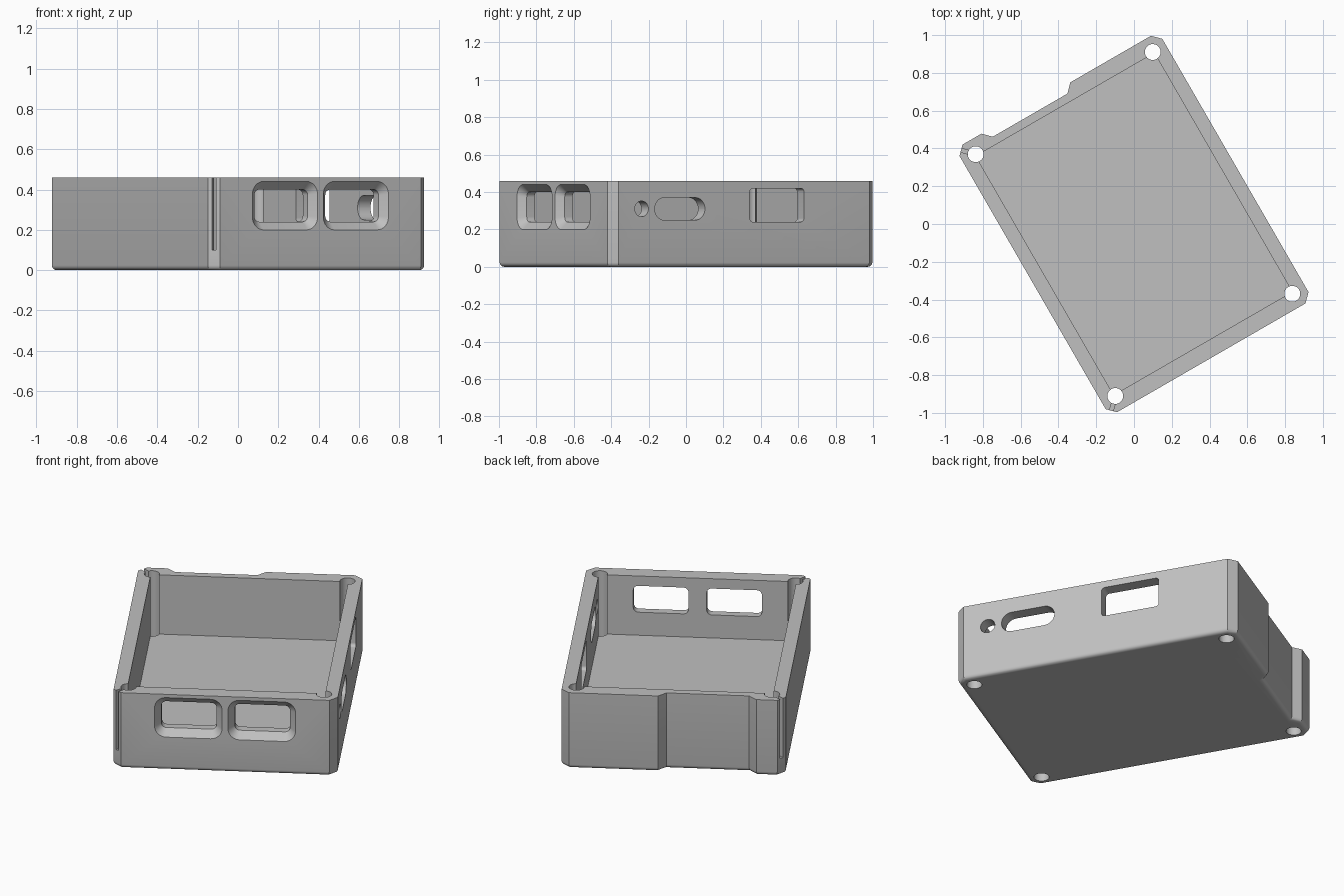
import bpy, bmesh, math
from mathutils import Matrix, Vector

cube = bpy.data.objects.get("Cube")
if cube:
    bpy.data.objects.remove(cube, do_unlink=True)

HALF_W, HALF_L, HEIGHT = 0.62, 0.818, 0.46
CHAMFER, FLOOR = 0.044, 0.10
HOLE_X, HOLE_Y, HOLE_R = 0.541, 0.739, 0.042

grey = bpy.data.materials.new("plain grey")
grey.use_nodes = True
colour = (0.53, 0.53, 0.53, 1)
grey.diffuse_color = colour
grey.node_tree.nodes["Principled BSDF"].inputs["Base Color"].default_value = colour


def loft(name, rings):
    """Closed solid through rings of equal point count."""
    bm = bmesh.new()
    loops = [[bm.verts.new(p) for p in ring] for ring in rings]
    n = len(loops[0])
    bm.faces.new(loops[0])
    bm.faces.new(loops[-1])
    for a, b in zip(loops, loops[1:]):
        for i in range(n):
            j = (i + 1) % n
            bm.faces.new((a[i], a[j], b[j], b[i]))
    bmesh.ops.recalc_face_normals(bm, faces=bm.faces)
    mesh = bpy.data.meshes.new(name)
    bm.to_mesh(mesh)
    bm.free()
    mesh.materials.append(grey)
    obj = bpy.data.objects.new(name, mesh)
    bpy.context.collection.objects.link(obj)
    return obj


def rounded(w, h, r, steps=8):
    """Rounded rectangle outline about the origin."""
    pts = []
    for k, (sx, sy) in enumerate([(1, 1), (-1, 1), (-1, -1), (1, -1)]):
        for i in range(steps + 1):
            a = math.pi / 2 * (k + i / steps)
            pts.append((sx * (w / 2 - r) + r * math.cos(a),
                        sy * (h / 2 - r) + r * math.sin(a)))
    return pts


def circle(r, n=40):
    return [(r * math.cos(2 * math.pi * i / n), r * math.sin(2 * math.pi * i / n))
            for i in range(n)]


def flat(pts, z, x=0, y=0):
    return [(x + px, y + py, z) for px, py in pts]


# Tray body: chamfered outline with a shallow recess in the back wall
cx, cy = HALF_W - CHAMFER, HALF_L - CHAMFER
outline = [(-cx, -HALF_L), (cx, -HALF_L), (HALF_W, -cy), (HALF_W, cy),
           (cx, HALF_L), (0.083, HALF_L), (0.04, cy), (-0.417, cy),
           (-0.46, HALF_L), (-cx, HALF_L), (-HALF_W, cy), (-HALF_W, -cy)]
case = loft("case_tray", [flat(outline, 0), flat(outline, HEIGHT)])

# Rounded lower rim
bm = bmesh.new()
bm.from_mesh(case.data)
rim = [e for e in bm.edges if all(v.co.z < 0.001 for v in e.verts)]
bmesh.ops.bevel(bm, geom=rim, offset=0.024, segments=5, profile=0.5, affect='EDGES')
bm.to_mesh(case.data)
bm.free()


def cut(cutter):
    cutter.hide_render = True
    mod = case.modifiers.new("cut", 'BOOLEAN')
    mod.operation = 'DIFFERENCE'
    mod.solver = 'EXACT'
    mod.object = cutter
    bpy.context.view_layer.objects.active = case
    bpy.ops.object.modifier_apply(modifier=mod.name)
    bpy.data.objects.remove(cutter, do_unlink=True)


# Inner cavity
box = [(-0.546, -0.73), (0.546, -0.73), (0.546, 0.73), (-0.546, 0.73)]
cut(loft("cavity", [flat(box, FLOOR), flat(box, 1)]))

# Corner screw holes
for sx in (-1, 1):
    for sy in (-1, 1):
        cut(loft("screw_hole", [flat(circle(HOLE_R), z, sx * HOLE_X, sy * HOLE_Y)
                                for z in (-0.1, 1)]))

# Thin diagonal slots through the two left corners
for sy in (-1, 1):
    out = Vector((-1, sy, 0)).normalized()
    side = Vector((-out.y, out.x, 0)) * 0.01
    base = Vector((-HOLE_X, sy * HOLE_Y, 0))
    quad = [base + out * d + side * s for d, s in
            ((0.025, -1), (0.2, -1), (0.2, 1), (0.025, 1))]
    cut(loft("corner_slot", [[p + Vector((0, 0, z)) for p in quad]
                             for z in (FLOOR, 1)]))

# Two front windows with flared outer edges
for x in (-0.203, 0.203):
    rings = []
    for depth, w, h, r in ((-0.01, 0.39, 0.26, 0.072), (0.04, 0.305, 0.16, 0.028),
                           (0.15, 0.305, 0.16, 0.028)):
        rings.append([(x + px, depth - HALF_L, 0.32 + pz)
                      for px, pz in rounded(w, h, r)])
    cut(loft("front_window", rings))

# Side openings: round hole, long slot and square port
for y, z, shape in ((-0.632, 0.31, circle(0.042)),
                    (-0.396, 0.31, rounded(0.31, 0.12, 0.0595)),
                    (0.203, 0.33, rounded(0.335, 0.18, 0.02))):
    cut(loft("side_opening", [[(x, y + py, z + pz) for py, pz in shape]
                              for x in (0.5, 0.7)]))

# Turn the tray to its standing angle and shade the curves
case.data.transform(Matrix.Rotation(math.radians(30), 4, 'Z'))
bpy.ops.object.select_all(action='DESELECT')
case.select_set(True)
bpy.context.view_layer.objects.active = case
bpy.ops.object.shade_smooth_by_angle(angle=math.radians(30))
